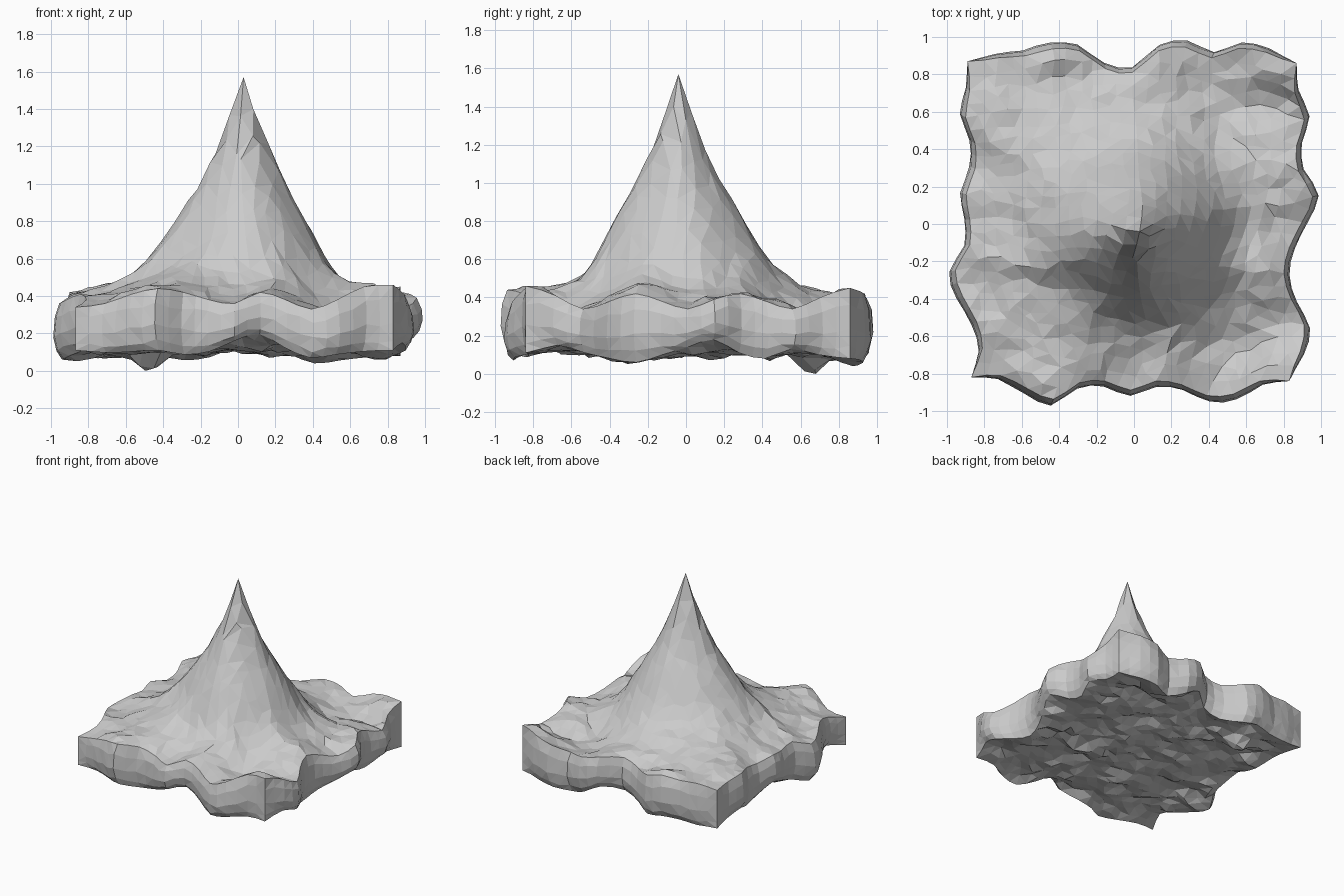
import bpy, bmesh, random
from math import exp, hypot
from mathutils import Vector, noise

random.seed(4)
cube = bpy.data.objects.get("Cube")
if cube:
    bpy.data.objects.remove(cube)

N = 24
APEX = Vector((0.03, -0.04))

# Wavy outline: distance of each side from the centre, in hundredths
FRONT = [82, 83, 91, 97, 88, 87, 92, 87, 89, 95, 94, 86, 84]
RIGHT = [83, 91, 94, 87, 83, 86, 93, 99, 91, 90, 94, 88, 87]
BACK = [87, 91, 93, 97, 96, 86, 84, 96, 98, 92, 97, 94, 86]
LEFT = [87, 83, 87, 95, 99, 91, 91, 93, 88, 88, 93, 90, 89]
# Height of the rim along each side
FRONT_RIM = [34, 36, 41, 44, 42, 38, 36, 42, 38, 33, 38, 45, 46]
RIGHT_RIM = [46, 41, 34, 38, 42, 38, 34, 39, 42, 38, 34, 40, 45]
BACK_RIM = [39, 41, 40, 42, 38, 36, 40, 41, 38, 36, 40, 43, 45]
LEFT_RIM = [34, 38, 41, 38, 36, 41, 39, 41, 38, 40, 42, 40, 39]
# Height of the lower edge, shared by opposite sides
FRONT_FOOT = [7, 6, 7, 8, 6, 8, 14, 18, 11, 6, 8, 10, 11]
RIGHT_FOOT = [11, 15, 11, 8, 6, 10, 14, 18, 11, 8, 13, 10, 8]
# Spike profile: radius and height above the slab
SPIKE = [(0, 1.16), (0.15, 0.78), (0.24, 0.59), (0.37, 0.39), (0.42, 0.3),
         (0.49, 0.2), (0.57, 0.11), (0.72, 0.03), (0.9, 0.0), (3, 0.0)]


def sample(values, t):
    """Smooth curve through evenly spaced values."""
    k = min(int(t * 12), 11)
    f = t * 12 - k
    a, b, c, d = (values[min(max(k + s, 0), 12)] for s in (-1, 0, 1, 2))
    bend = (2 * a - 5 * b + 4 * c - d) * f * f + (3 * (b - c) + d - a) * f ** 3
    return (b + 0.5 * ((c - a) * f + bend)) / 100


# Each side gives x, y, rim height and foot height
def front(t):
    return Vector((-0.87 + 1.70 * t, -sample(FRONT, t),
                   sample(FRONT_RIM, t), sample(FRONT_FOOT, t)))


def back(t):
    return Vector((-0.89 + 1.76 * t, sample(BACK, t),
                   sample(BACK_RIM, t), sample(FRONT_FOOT, t)))


def left(t):
    return Vector((-sample(LEFT, t), -0.82 + 1.69 * t,
                   sample(LEFT_RIM, t), sample(RIGHT_FOOT, t)))


def right(t):
    return Vector((sample(RIGHT, t), -0.84 + 1.70 * t,
                   sample(RIGHT_RIM, t), sample(RIGHT_FOOT, t)))


def patch(u, v):
    """Blend the four sides into a surface."""
    sides = (front(u) * (1 - v) + back(u) * v
             + left(v) * (1 - u) + right(v) * u)
    corners = ((front(0) * (1 - u) + front(1) * u) * (1 - v)
               + (back(0) * (1 - u) + back(1) * u) * v)
    return sides - corners


CENTRE = patch(0.5, 0.5)


def spike(x, y):
    """Four-sided and sharp at the tip, rounder towards the base."""
    x, y = abs(x - APEX.x), abs(y - APEX.y) * 1.06
    power = 1.4 + 0.6 * min(1, hypot(x, y) / 0.6)
    r = (x ** power + y ** power) ** (1 / power)
    for (r0, z0), (r1, z1) in zip(SPIKE, SPIKE[1:]):
        if r <= r1:
            return z0 + (z1 - z0) * (r - r0) / (r1 - r0)
    return 0


def lump(x, y, cx, cy, size, height):
    return height * exp(-((x - cx) ** 2 + (y - cy) ** 2) / size ** 2)


def surface(i, j, inset, upper):
    u, v = i / N, j / N
    x, y, rim_z, foot_z = patch(u, v)
    inner = 0 < i < N and 0 < j < N
    across, along = abs(2 * u - 1), abs(2 * v - 1)
    pull = (1 - across) * (1 - along)
    # The inset fades out at the upright corners
    scale = 1 - inset * (1 - (across * along) ** 6)
    x = x * scale + (APEX.x - CENTRE.x * scale) * pull
    y = y * scale + (APEX.y - CENTRE.y * scale) * pull
    on_axis = i == N // 2 or j == N // 2
    if inner and not (upper and on_axis):
        x += random.uniform(-0.018, 0.018)
        y += random.uniform(-0.018, 0.018)
    if not inner:
        return Vector((x, y, rim_z if upper else foot_z))
    wave = noise.noise(Vector((x * 3, y * 7, 2 if upper else 9)))
    if upper:
        rough = min(1, hypot(x - APEX.x, y - APEX.y) / 0.5)
        z = rim_z * (1 - pull) + 0.41 * pull + spike(x, y)
        z += rough * (0.035 * wave + random.uniform(-0.008, 0.008))
        z += lump(x, y, -0.6, 0.43, 0.22, 0.06)
        z += lump(x, y, -0.1, 0.58, 0.25, 0.05)
    else:
        edge = max(across, along) ** 6
        z = foot_z * edge + 0.115 * (1 - edge)
        z += 0.05 * wave + random.uniform(-0.015, 0.015)
        z -= lump(x, y, -0.47, 0.65, 0.1, 0.08)
    return Vector((x, y, max(z, 0)))


bm = bmesh.new()


def sheet(inset, upper):
    return [[bm.verts.new(surface(i, j, inset, upper)) for j in range(N + 1)]
            for i in range(N + 1)]


def loop_of(grid):
    return ([grid[i][0] for i in range(N)] + [grid[N][j] for j in range(N)]
            + [grid[i][N] for i in range(N, 0, -1)]
            + [grid[0][j] for j in range(N, 0, -1)])


# Upper ground with the spike, and the rough underside
top = sheet(0.035, True)
bottom = sheet(0.05, False)
for grid in (top, bottom):
    for i in range(N):
        for j in range(N):
            bm.faces.new((grid[i][j], grid[i + 1][j],
                          grid[i + 1][j + 1], grid[i][j + 1]))

# Side wall: bulging along the sides, upright at the corners
rim, foot = loop_of(top), loop_of(bottom)
rings = [rim]
for drop, bulge in ((0.25, 0.034), (0.6, 0.048), (0.85, 0.033)):
    ring = []
    for k, (a, b) in enumerate(zip(rim, foot)):
        p = a.co.lerp(b.co, drop)
        corner = abs(1 - 2 * (k % N) / N) ** 6
        grow = 1 + (bulge + random.uniform(-0.006, 0)) * (1 - corner)
        ring.append(bm.verts.new((p.x * grow, p.y * grow,
                                  p.z + random.uniform(-0.012, 0.012))))
    rings.append(ring)
rings.append(foot)
for a, b in zip(rings, rings[1:]):
    for k in range(len(a)):
        n = (k + 1) % len(a)
        bm.faces.new((a[k], b[k], b[n], a[n]))

# Lowest point of the underside touches the ground; facets throughout
min(bm.verts, key=lambda vert: vert.co.z).co.z = 0
bmesh.ops.recalc_face_normals(bm, faces=bm.faces[:])
bmesh.ops.triangulate(bm, faces=bm.faces[:])

mesh = bpy.data.meshes.new("rock_spike")
bm.to_mesh(mesh)
bm.free()
rock = bpy.data.objects.new("rock_spike", mesh)
bpy.context.collection.objects.link(rock)

stone = bpy.data.materials.new("grey_stone")
stone.use_nodes = True
colour = (0.6, 0.6, 0.6, 1)
stone.diffuse_color = colour
stone.node_tree.nodes["Principled BSDF"].inputs["Base Color"].default_value = colour
mesh.materials.append(stone)
